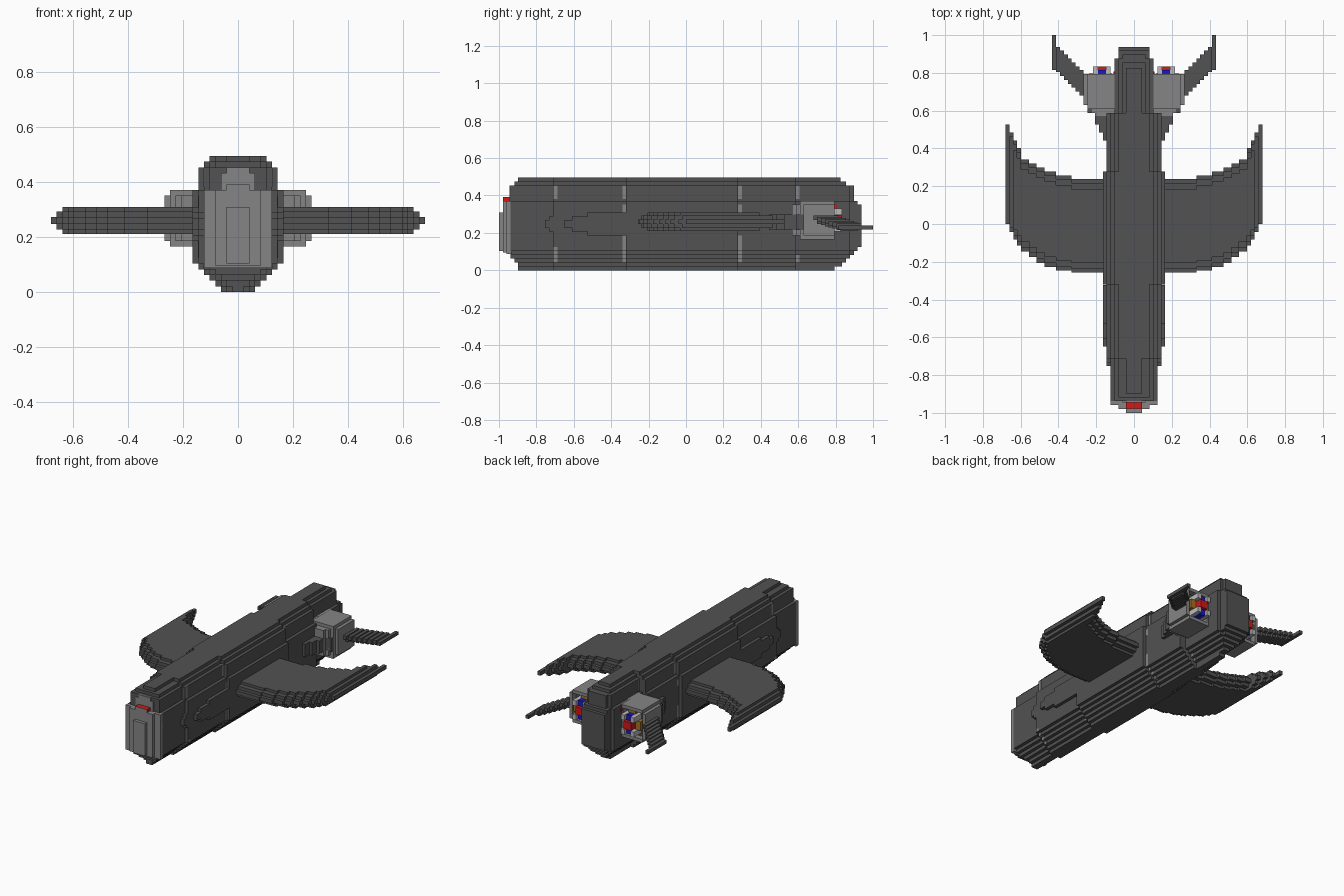
import bpy, bmesh

if bpy.data.objects.get("Cube"):
    bpy.data.objects.remove(bpy.data.objects["Cube"])

U = 2 / 97          # block size; lengths below are counted in blocks
Y0 = 48.5           # block row that lies on y = 0


def material(name, rgb):
    m = bpy.data.materials.new(name)
    m.use_nodes = True
    m.diffuse_color = (*rgb, 1)
    m.node_tree.nodes["Principled BSDF"].inputs["Base Color"].default_value = (*rgb, 1)
    return m


DARK = material("dark_grey", (0.085, 0.085, 0.085))
LIGHT = material("mid_grey", (0.235, 0.235, 0.235))
PALE = material("pale_grey", (0.5, 0.5, 0.5))
RED = material("red", (0.62, 0.01, 0.01))
BLUE = material("blue", (0.01, 0.01, 0.6))
BROWN = material("amber_brown", (0.35, 0.17, 0.02))


def prism(bm, outline, z0, z1):
    """Extrude a plan outline (counter-clockwise) from z0 to z1."""
    low = [bm.verts.new((x * U, (y - Y0) * U, z0 * U)) for x, y in outline]
    high = [bm.verts.new((x * U, (y - Y0) * U, z1 * U)) for x, y in outline]
    n = len(low)
    bm.faces.new(low[::-1])
    bm.faces.new(high)
    for i in range(n):
        j = (i + 1) % n
        bm.faces.new((low[i], low[j], high[j], high[i]))


def box(bm, x0, x1, y0, y1, z0, z1):
    prism(bm, [(x0, y0), (x1, y0), (x1, y1), (x0, y1)], z0, z1)


def finish(bm, name, mat, mirror=False):
    bmesh.ops.recalc_face_normals(bm, faces=bm.faces)
    mesh = bpy.data.meshes.new(name)
    bm.to_mesh(mesh)
    bm.free()
    mesh.materials.append(mat)
    ob = bpy.data.objects.new(name, mesh)
    bpy.context.collection.objects.link(ob)
    if mirror:
        mod = ob.modifiers.new("mirror", 'MIRROR')
        mod.use_clip = False
        mod.use_mirror_merge = False
    return ob


def boxes(name, mat, items, mirror=False):
    bm = bmesh.new()
    for b in items:
        box(bm, *b)
    return finish(bm, name, mat, mirror)


# Fuselage: stepped layers (z0, z1, widest half width, first row, last row)
LAYERS = [(0, 1, 3, 5, 87), (1, 2, 4, 5, 89), (2, 3, 5, 4, 90), (3, 4, 6, 3, 91),
          (4, 5, 7, 3, 92), (5, 6, 8, 3, 93), (6, 17, 8, 3, 94), (17, 18, 8, 3, 93),
          (18, 22, 7, 3, 92), (22, 23, 6, 4, 90), (23, 24, 5, 5, 88.5)]
# (row where a section ends, how far it is set in from the widest)
SECTIONS = [(14, 2), (33, 1), (62, 0), (77, 1), (91, 3), (97, 4)]

bm = bmesh.new()
for z0, z1, half, start, end in LAYERS:
    side, y = [], start
    for stop, inset in SECTIONS:
        h = max(half - inset, 1)
        if z0 == 23 and stop == 14:
            h = 2
        stop = min(stop, end)
        if stop <= y:
            continue
        if side and side[-1][0] == h:
            side.pop()
        else:
            side.append((h, y))
        side.append((h, stop))
        y = stop
    prism(bm, side + [(-x, y) for x, y in reversed(side)], z0, z1)
finish(bm, "fuselage", DARK)

# Raised arrow panels on the sides, behind the nose
boxes("side_arrow_panels", DARK, [
    (-7, 7, 12, 32.9, 11, 13), (-7, 7, 13, 32.9, 10, 14),
    (-8, 8, 17, 32.9, 11, 13), (-8, 8, 19, 32.9, 10, 14), (-8, 8, 23, 32.9, 9, 15)])

# Light strips in the panel joints
rings = []
for y, inset, lows, highs in [(14.2, 1, 6, 17), (32, 1, 9, 15),
                              (62, 1, 9, 15), (76.9, 3, 4, 17)]:
    for z0, z1, half, start, end in LAYERS:
        h = half - inset + 0.08
        if 2 <= z0 < 6 and z0 < lows:
            rings.append((-h, h, y, y + 1, z0, z1))
        elif z0 == 6:
            if lows > 6:
                rings.append((-h, h, y, y + 1, 6, lows))
            rings.append((-h, h, y, y + 1, highs, 17))
        elif z0 == 18:
            rings.append((-h, h, y, y + 1, 18.5, 22))
boxes("joint_strips", LIGHT, [r for r in rings if r[5] > r[4]])

# Nose plates, window and front lamp
boxes("nose_plates", LIGHT, [(-6, 6, 2, 3.2, 4.2, 18), (-4, 4, 1, 2, 4.6, 18),
                             (-2, 2, 0, 1, 5, 15)])
boxes("nose_window", LIGHT, [(-3, 3, 2.7, 3.1, 18, 21), (-2, 2, 2.7, 3.1, 21, 22)])
boxes("nose_lamp", RED, [(-2, 2, 1.1, 2.7, 18, 19)])
boxes("nose_lamp_cover", LIGHT, [(-2, 2, 1, 1.1, 18, 19)])


def stepped(table):
    """Outline of a wing given as (x0, x1, leading row, trailing row) columns."""
    lead, trail = [], []
    for x0, x1, a, b in table:
        lead += [(x0, a), (x1, a)]
        trail += [(x0, b), (x1, b)]
    return lead + trail[::-1]


# Main wings: three nested slabs, thin at the rim
WING = [(5, 16, 36, 60), (16, 20, 36.5, 61), (20, 23, 37.5, 62), (23, 25, 38.5, 63),
        (25, 27, 40, 64), (27, 29, 41.5, 65), (29, 30, 43, 68), (30, 31, 44.5, 70),
        (31, 32, 46.5, 72), (32, 33, 48.5, 74)]
bm = bmesh.new()
for z0, z1, tip, lead, trail in [(12, 13.2, 33, 0, 0), (11, 14.2, 32, 1, 1),
                                 (10.2, 15, 31, 2.5, 2.5)]:
    prism(bm, stepped([(x0, x1, a + lead, b - trail)
                       for x0, x1, a, b in WING if x1 <= tip]), z0, z1)
finish(bm, "main_wings", DARK, True)

# Rear winglets: stairs that droop toward the tip
bm = bmesh.new()
prism(bm, stepped([(5, 8, 70, 80), (8, 9, 72, 80), (9, 10, 74, 80),
                   (10, 12, 77, 80)]), 10.5, 14.5)
for i in range(7):
    x = 13 + i
    box(bm, x, x + 1, 81.5 + i, 88 + i, 13 - i * 0.35, 14.2 - i * 0.35)
    box(bm, x, x + 1, 82.5 + i, 87 + i, 12 - i * 0.3, 13.2 - i * 0.35)
box(bm, 20, 21, 88, 97, 10.6, 11.6)
finish(bm, "rear_winglets", DARK, True)

# Engine pods with an open rear rim
boxes("engine_pods", LIGHT, [
    (4, 10, 76, 78, 9, 17), (4, 11, 77, 78, 9, 17),
    (4, 12, 78, 85, 8, 18), (12, 13, 79, 85, 9, 17),
    (4, 12, 85, 87, 17, 18), (4, 12, 85, 87, 8, 9),
    (4, 5.5, 85, 87, 9, 17), (12, 13, 85, 87, 9, 17)], True)

# Engine nozzle: coloured blocks inside the rim
boxes("nozzle_backing", DARK, [(5.5, 12, 84.9, 85.3, 9, 17)], True)
boxes("nozzle_blocks", PALE, [(x, x + 1.2, 85.2, 89, z, z + 1.6)
                              for x in (6, 9.3) for z in (10, 14.4)], True)
boxes("nozzle_sides", BROWN, [(5.6, 6.8, 85.2, 87.2, 11.6, 14.4),
                              (9.8, 11.5, 85.2, 87.2, 11.6, 14.4),
                              (7, 9.4, 85.2, 86.6, 16, 17)], True)
boxes("nozzle_blue", BLUE, [(7.2, 9.3, 85.2, 88, 14.2, 16),
                            (7.2, 9.3, 85.2, 88, 10, 11.8)], True)
boxes("nozzle_core", RED, [(7, 9.5, 85.2, 89, 11.8, 14.2)], True)

# Small tail lamps beside the pods
boxes("tail_lamps", RED, [(4.2, 5.2, 86.6, 87.6, 16, 17)], True)
